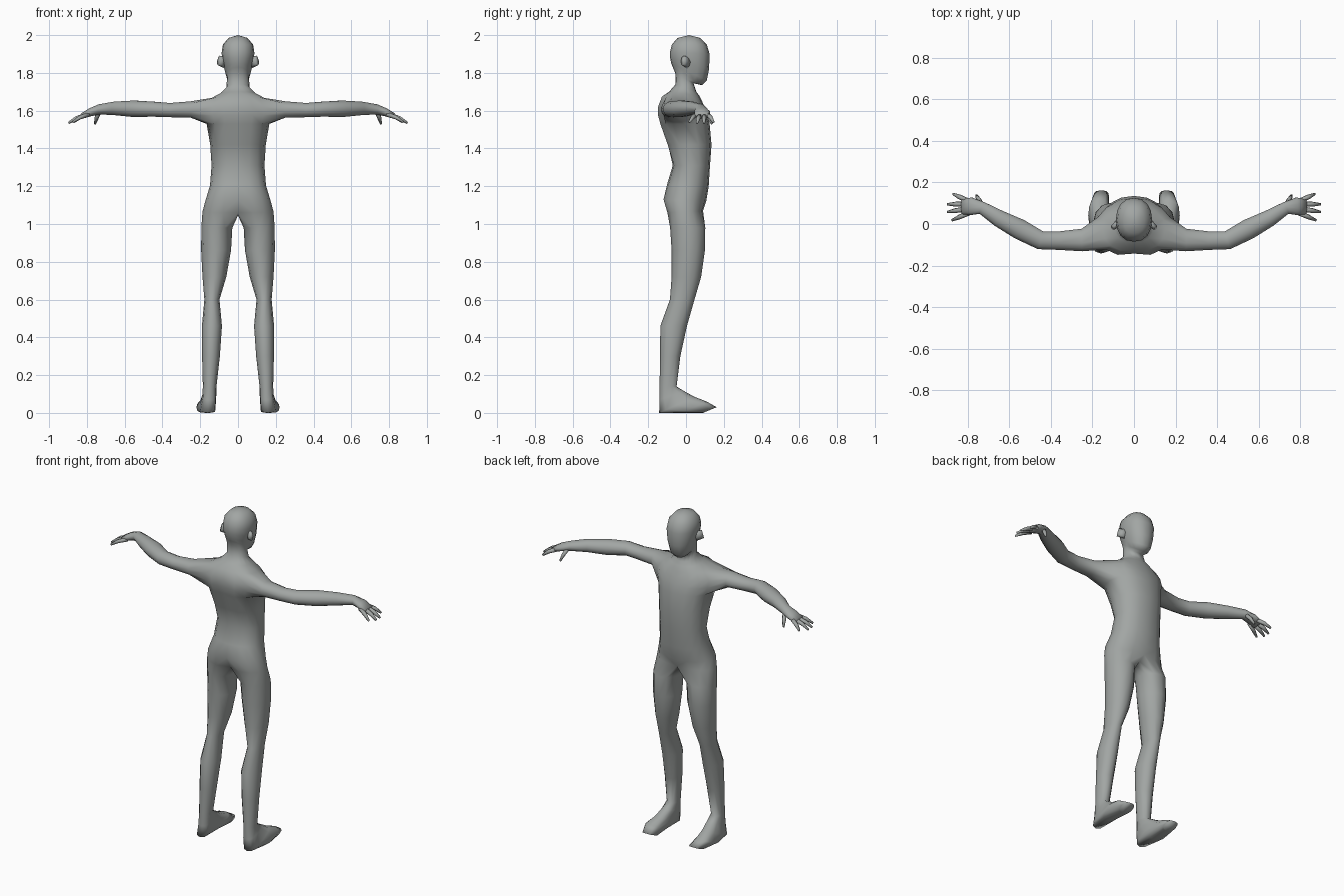
import bpy, bmesh
from math import sin, cos, pi, radians, copysign
from mathutils import Vector

cube = bpy.data.objects.get("Cube")
if cube:
    bpy.data.objects.remove(cube, do_unlink=True)

skin = bpy.data.materials.new("grey_skin")
skin.use_nodes = True
COLOUR = (0.36, 0.38, 0.37, 1)
skin.diffuse_color = COLOUR
skin.node_tree.nodes["Principled BSDF"].inputs["Base Color"].default_value = COLOUR


def power(v, p):
    return copysign(abs(v) ** p, v)


def section(bm, angles, z_back, z_front, cx, half_w, y_back, y_front, p=1.0):
    """Tilted oval section, angle 0 pointing to the face side (+y)."""
    verts = []
    for a in angles:
        f = (1 + power(cos(a), p)) / 2
        verts.append(bm.verts.new((cx + half_w * power(sin(a), p),
                                   y_back + f * (y_front - y_back),
                                   z_back + f * (z_front - z_back))))
    return verts


def bridge(bm, a, b, closed=True):
    """Quads between two matching rows of vertices."""
    n = len(a)
    for i in range(n if closed else n - 1):
        k = (i + 1) % n
        bm.faces.new((a[i], a[k], b[k], b[i]))


def tube(bm, stations, sides, start=None):
    """Tube along x, y, z, half width, half height; may grow from an open loop."""
    points = [Vector(s[:3]) for s in stations]
    last = start
    for i, s in enumerate(stations):
        d = points[min(i + 1, len(points) - 1)] - points[max(i - 1, 0)]
        side = Vector((-d.y, d.x, 0)).normalized()
        up = d.normalized().cross(side)
        ring = []
        for k in range(sides):
            a = pi / 4 + 2 * pi * k / sides
            ring.append(bm.verts.new(points[i] + side * s[3] * cos(a) + up * s[4] * sin(a)))
        if last:
            bridge(bm, last, ring)
        else:
            bm.faces.new(ring)
        last = ring
    bm.faces.new(last)


bm = bmesh.new()

# Torso, neck and head: half sections from hips to crown
# back z, front z, half width, back y, front y, depth of the groove in the back
trunk = [
    (1.06, 1.07, .188, -.105, .09, .03),
    (1.13, 1.12, .172, -.127, .107, .015),
    (1.21, 1.20, .148, -.10, .12, 0),
    (1.31, 1.31, .14, -.07, .127, 0),
    (1.42, 1.42, .147, -.105, .135, .01),
    (1.53, 1.53, .166, -.145, .125, .015),
    (1.575, 1.575, .183, -.157, .115, .015),
    (1.62, 1.615, .185, -.157, .10, .015),
    (1.675, 1.65, .15, -.135, .085, .01),
    (1.70, 1.68, .095, -.09, .07, 0),
    (1.74, 1.70, .062, -.055, .055, 0),
    (1.80, 1.745, .058, -.057, .04, 0),
    (1.83, 1.735, .06, -.07, .085, 0),
    (1.85, 1.76, .068, -.078, .11, 0),
    (1.88, 1.82, .08, -.084, .122, 0),
    (1.91, 1.90, .087, -.085, .125, 0),
    (1.95, 1.95, .08, -.075, .11, 0),
    (1.985, 1.985, .05, -.045, .075, 0),
]
half_turn = [pi * j / 8 for j in range(9)]
rows = []
for zb, zf, w, yb, yf, groove in trunk:
    row = section(bm, half_turn, zb, zf, 0, w, yb, yf, .9)
    row[0].co.x = row[8].co.x = 0
    row[8].co.y += groove
    rows.append(row)
LOW, HIGH, FRONT, BACK = 5, 8, 3, 6   # opening for the arm
for i in range(len(rows) - 1):
    for j in range(8):
        if not (LOW <= i < HIGH and FRONT <= j < BACK):
            bm.faces.new((rows[i][j], rows[i][j + 1], rows[i + 1][j + 1], rows[i + 1][j]))
crown = bm.verts.new((0, .015, 2))
for j in range(8):
    bm.faces.new((rows[-1][j], rows[-1][j + 1], crown))

# Arm grows from the shoulder opening
opening = ([rows[HIGH][j] for j in range(FRONT, BACK)]
           + [rows[i][BACK] for i in range(HIGH, LOW, -1)]
           + [rows[LOW][j] for j in range(BACK, FRONT, -1)]
           + [rows[i][FRONT] for i in range(LOW, HIGH)])
tube(bm, [(.25, -.077, 1.606, .056, .045), (.36, -.08, 1.603, .046, .039),
          (.45, -.078, 1.608, .046, .041), (.55, -.025, 1.610, .051, .045),
          (.65, .027, 1.612, .042, .037), (.73, .077, 1.607, .031, .028),
          (.78, .085, 1.592, .043, .022), (.825, .085, 1.572, .041, .015)], 12, opening)

# Fingers and thumb
for base, tip in (((.80, .112, 1.58), (.87, .145, 1.54)),
                  ((.81, .096, 1.575), (.897, .095, 1.535)),
                  ((.81, .072, 1.575), (.897, .058, 1.535)),
                  ((.79, .055, 1.58), (.875, .018, 1.54)),
                  ((.735, .095, 1.595), (.757, .138, 1.53))):
    a, b = Vector(base), Vector(tip)
    middle = a.lerp(b, .55) + Vector((0, 0, .006))
    tube(bm, [(*a, .013, .013), (*middle, .012, .011), (*b, .006, .006)], 6)

# Ear
tube(bm, [(.07, .01, 1.855, .018, .03), (.102, -.018, 1.866, .012, .026)], 8)

# Leg and foot grow from the hips, with a strip closing the crotch
front, back = rows[0][0].co, rows[0][8].co
crotch = [bm.verts.new((0, back.y + (front.y - back.y) * k / 4, 1.045)) for k in (1, 2, 3)]
last = rows[0] + crotch
leg_turn = [radians(30 * k - 30) for k in range(12)]
for zb, zf, cx, w, yb, yf in (
        (.98, .98, .112, .082, -.084, .102),
        (.86, .86, .116, .079, -.076, .100),
        (.72, .72, .125, .063, -.076, .080),
        (.60, .60, .138, .040, -.085, .045),
        (.46, .46, .138, .053, -.136, .005),
        (.30, .30, .143, .047, -.137, -.03),
        (.14, .14, .150, .036, -.140, -.05),
        (.07, .115, .152, .037, -.140, -.01),
        (.00, .085, .160, .042, -.142, .045),
        (.00, .06, .170, .050, -.03, .11),
        (.00, .03, .157, .038, .09, .162)):
    ring = section(bm, leg_turn, zb, zf, cx, w, yb, yf, .7 if zb < .1 else 1)
    bridge(bm, last, ring)
    last = ring
bm.faces.new(last)

# Mirror the finished half into the whole body
bmesh.ops.recalc_face_normals(bm, faces=bm.faces)
mesh = bpy.data.meshes.new("body")
bm.to_mesh(mesh)
bm.free()
mesh.materials.append(skin)
body = bpy.data.objects.new("body", mesh)
bpy.context.collection.objects.link(body)
mirror = body.modifiers.new("mirror", 'MIRROR')
mirror.use_clip = True
mirror.merge_threshold = .0005
mesh.shade_smooth()
